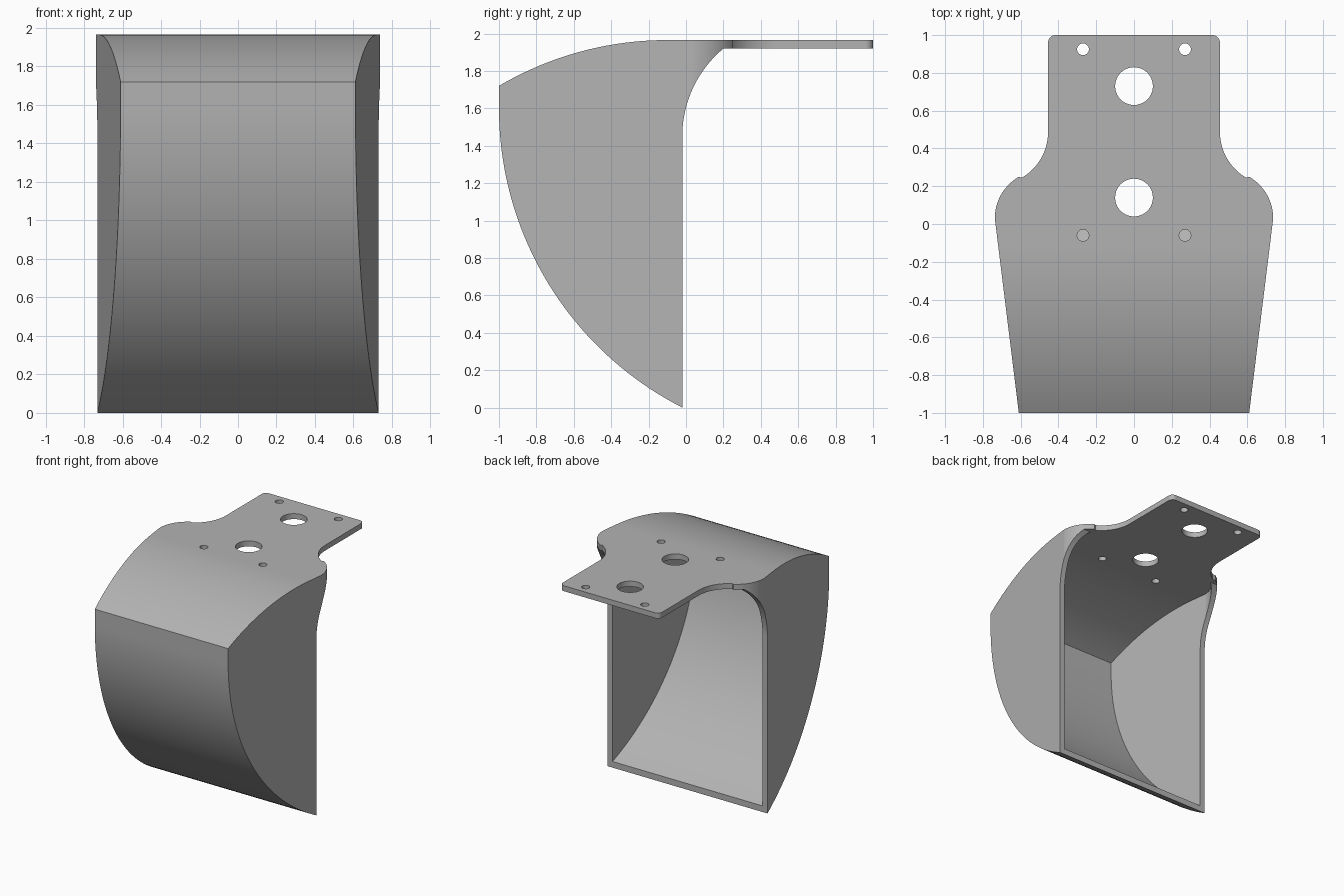
import bpy, bmesh
from math import acos, atan2, cos, pi, radians, sin
from mathutils import Vector

cube = bpy.data.objects.get("Cube")
if cube:
    bpy.data.objects.remove(cube, do_unlink=True)

WALL = 0.045
TOP = 1.965
PLATE_BOTTOM = TOP - WALL


def arc(cx, cy, r, start, end, steps):
    angles = [start + (end - start) * i / steps for i in range(steps + 1)]
    return [(cx + r * cos(a), cy + r * sin(a)) for a in angles]


def prism(name, points, to_3d, direction):
    """Extrude a closed 2D outline into a solid."""
    bm = bmesh.new()
    face = bm.faces.new([bm.verts.new(to_3d(*p)) for p in points])
    moved = bmesh.ops.extrude_face_region(bm, geom=[face])["geom"]
    verts = [v for v in moved if isinstance(v, bmesh.types.BMVert)]
    bmesh.ops.translate(bm, verts=verts, vec=Vector(direction))
    bmesh.ops.recalc_face_normals(bm, faces=bm.faces)
    mesh = bpy.data.meshes.new(name)
    bm.to_mesh(mesh)
    bm.free()
    obj = bpy.data.objects.new(name, mesh)
    bpy.context.collection.objects.link(obj)
    return obj


def plan_prism(name, half):
    outline = half + [(-x, y) for x, y in reversed(half)]
    return prism(name, outline, lambda x, y: (x, y, -0.3), (0, 0, 2.6))


def side_prism(name, outline):
    return prism(name, outline, lambda y, z: (-0.9, y, z), (1.8, 0, 0))


def apply_modifiers(obj):
    graph = bpy.context.evaluated_depsgraph_get()
    mesh = bpy.data.meshes.new_from_object(obj.evaluated_get(graph))
    obj.modifiers.clear()
    obj.data = mesh


def boolean(obj, tool, operation):
    mod = obj.modifiers.new(operation.lower(), "BOOLEAN")
    mod.operation, mod.object, mod.solver = operation, tool, "EXACT"
    apply_modifiers(obj)
    bpy.data.objects.remove(tool, do_unlink=True)


def hood_curves(inset):
    """Curved top and curved front, from the back top to the back bottom."""
    r = 1.775 - inset
    tip = acos((inset - 0.9) / r)
    top = arc(-0.1, TOP - 1.775, r, pi / 2, tip, 20)
    front = arc(0.796, 1.6, 1.796 - inset, pi, pi + atan2(1.6, 0.816) + 4 * inset, 40)
    return top + front


def shoulder(inset):
    """Tapered side and rounded shoulder of the plan outline."""
    taper = [(0.5975 - inset, -1.1)]
    return taper + arc(0.483, 0.03, 0.254 - inset, 0, pi / 3, 14)


# Outer solid: plan outline crossed with the side profile
neck = arc(0.735, 0.487, 0.28, pi * 4 / 3, pi, 14)
corner = arc(0.415, 0.96, 0.04, 0, pi / 2, 6)
hood = plan_prism("hood_with_mounting_plate", shoulder(0) + neck + corner)
back_curve = arc(0.592, 1.45, 0.612, pi, pi - atan2(0.47, 0.392), 16)
profile = hood_curves(0) + back_curve + [(1.1, PLATE_BOTTOM), (1.1, TOP)]
boolean(hood, side_prism("side_profile", profile), "INTERSECT")

# Hollow inside, with filleted inner corners
cavity = plan_prism("cavity", shoulder(WALL) + [(0.58, 0.6)])
inner = hood_curves(WALL) + [(0.4, -0.1), (0.4, PLATE_BOTTOM)]
boolean(cavity, side_prism("inner_profile", inner), "INTERSECT")
fillet = cavity.modifiers.new("fillet", "BEVEL")
fillet.width, fillet.segments = 0.05, 5
fillet.limit_method, fillet.angle_limit = "ANGLE", radians(38)
apply_modifiers(cavity)
boolean(hood, cavity, "DIFFERENCE")

# Two large openings and four screw holes
holes = [(0, 0.73, 0.1), (0, 0.14, 0.1)]
holes += [(s * 0.27, y, 0.031) for s in (-1, 1) for y in (0.925, -0.06)]
for x, y, r in holes:
    ring = arc(x, y, r, 0, 2 * pi, 40)[:-1]
    drill = prism("drill", ring, lambda a, b: (a, b, 1.8), (0, 0, 0.4))
    boolean(hood, drill, "DIFFERENCE")

# Single grey finish
grey = bpy.data.materials.new("grey")
grey.use_nodes = True
colour = (0.45, 0.45, 0.45, 1)
grey.diffuse_color = colour
grey.node_tree.nodes["Principled BSDF"].inputs["Base Color"].default_value = colour
hood.data.materials.clear()
hood.data.materials.append(grey)
for poly in hood.data.polygons:
    poly.material_index = 0

# Smooth curves with crisp edges
bpy.ops.object.select_all(action="DESELECT")
hood.select_set(True)
bpy.context.view_layer.objects.active = hood
bpy.ops.object.shade_smooth_by_angle(angle=radians(25))
weighted = hood.modifiers.new("weighted_normals", "WEIGHTED_NORMAL")
weighted.keep_sharp = True
